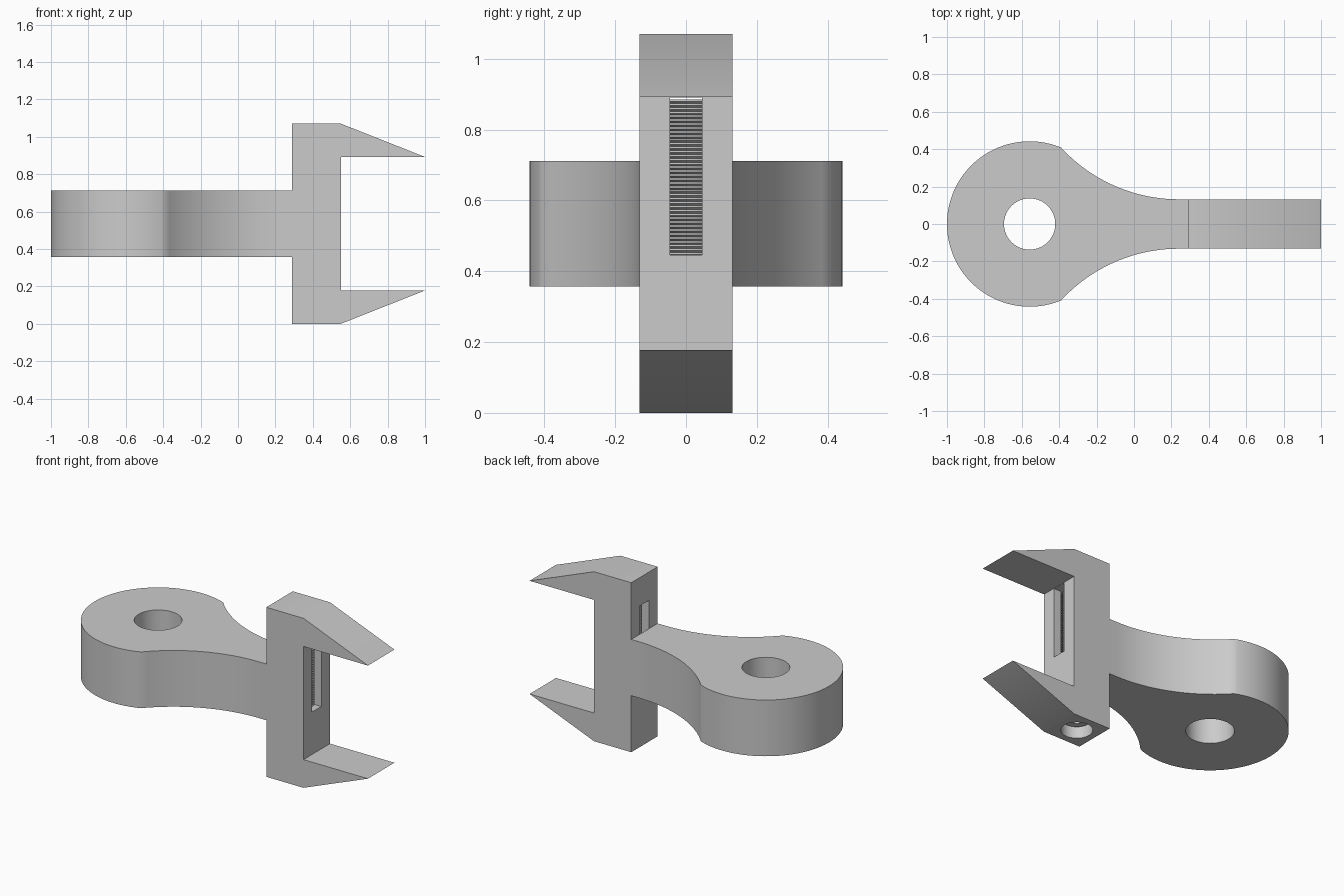
import bpy, bmesh
from math import sin, cos, pi, sqrt, atan2, radians
from mathutils import Vector

cube = bpy.data.objects.get("Cube")
if cube:
    bpy.data.objects.remove(cube, do_unlink=True)

grey = bpy.data.materials.new("plain grey")
grey.use_nodes = True
tone = (0.6, 0.6, 0.6, 1)
grey.diffuse_color = tone
grey.node_tree.nodes["Principled BSDF"].inputs["Base Color"].default_value = tone

HALF = 0.132               # half thickness of jaw block and neck
BACK, FACE = 0.29, 0.55    # jaw block back and front
TOP, LIP = 1.07, 0.178
SHAFT_X = (BACK + FACE) / 2


def finish(name, bm):
    bmesh.ops.recalc_face_normals(bm, faces=bm.faces)
    mesh = bpy.data.meshes.new(name)
    bm.to_mesh(mesh)
    bm.free()
    mesh.materials.append(grey)
    ob = bpy.data.objects.new(name, mesh)
    bpy.context.collection.objects.link(ob)
    return ob


def extrude(name, points, direction):
    bm = bmesh.new()
    face = bm.faces.new([bm.verts.new(p) for p in points])
    out = bmesh.ops.extrude_face_region(bm, geom=[face])
    moved = [v for v in out["geom"] if isinstance(v, bmesh.types.BMVert)]
    bmesh.ops.translate(bm, verts=moved, vec=Vector(direction))
    return finish(name, bm)


def rod(name, x, radius, z0, z1, sides=64):
    ring = [(x + radius * cos(2 * pi * i / sides), radius * sin(2 * pi * i / sides), z0)
            for i in range(sides)]
    return extrude(name, ring, (0, 0, z1 - z0))


def activate(ob):
    bpy.ops.object.select_all(action="DESELECT")
    ob.select_set(True)
    bpy.context.view_layer.objects.active = ob


def cut(ob, cutter):
    cutter.hide_render = True
    mod = ob.modifiers.new("cut", "BOOLEAN")
    mod.operation, mod.solver, mod.object = "DIFFERENCE", "EXACT", cutter
    activate(ob)
    bpy.ops.object.modifier_apply(modifier=mod.name)
    bpy.data.objects.remove(cutter, do_unlink=True)


def smooth(ob):
    activate(ob)
    bpy.ops.object.shade_smooth_by_angle(angle=radians(30))


# Handle: round eye flowing through concave flanks into a straight neck
EYE_X, EYE_R = -0.558, 0.442
corner = (-0.39, sqrt(EYE_R ** 2 - (-0.39 - EYE_X) ** 2))
neck_x = 0.24
dx, dy = neck_x - corner[0], corner[1] - HALF
flank_r = (dx * dx + dy * dy) / (2 * dy)
sweep = atan2(dx, flank_r - dy)
start = atan2(corner[1], corner[0] - EYE_X)
upper = [(BACK, HALF)]
for i in range(20):
    a = sweep * i / 20
    upper.append((neck_x - flank_r * sin(a), HALF + flank_r * (1 - cos(a))))
for i in range(40):
    a = start + (pi - start) * i / 40
    upper.append((EYE_X + EYE_R * cos(a), EYE_R * sin(a)))
outline = upper + [(EYE_X - EYE_R, 0)] + [(x, -y) for x, y in reversed(upper)]
handle = extrude("handle", [(x, y, 0.357) for x, y in outline], (0, 0, 0.355))
cut(handle, rod("eye_cutter", EYE_X, 0.137, 0.2, 0.9))
smooth(handle)

# Jaw block with two tapered prongs
lower = [(BACK, 0), (FACE, 0), (1, LIP), (FACE, LIP)]
profile = lower + [(x, TOP - z) for x, z in reversed(lower)]
jaws = extrude("jaws", [(x, -HALF, z) for x, z in profile], (0, 2 * HALF, 0))

# Screw shaft bored from below, and the slot that exposes it
cut(jaws, rod("shaft_cutter", SHAFT_X, 0.09, -0.1, 0.89))
slot = [(x, y, 0.446) for x, y in
        ((BACK - 0.1, -0.045), (FACE + 0.05, -0.045), (FACE + 0.05, 0.045), (BACK - 0.1, 0.045))]
cut(jaws, extrude("slot_cutter", slot, (0, 0, 0.445)))
smooth(jaws)

# Threaded screw with a socket in its lower end
HEAD, END, TURNS = 0.065, 0.885, 74
pitch = (END - HEAD) / TURNS
section = [(0, HEAD + 0.05), (0.036, HEAD + 0.05), (0.036, HEAD)]
for i in range(TURNS):
    section += [(0.076, HEAD + i * pitch), (0.085, HEAD + (i + 0.5) * pitch)]
section += [(0.076, END), (0, END)]
bm = bmesh.new()
verts = [bm.verts.new((r, 0, z)) for r, z in section]
edges = [bm.edges.new(pair) for pair in zip(verts, verts[1:])]
bmesh.ops.spin(bm, geom=verts + edges, cent=(0, 0, 0), axis=(0, 0, 1),
               angle=2 * pi, steps=32, use_duplicate=False)
bmesh.ops.remove_doubles(bm, verts=bm.verts, dist=0.0005)
bmesh.ops.translate(bm, verts=bm.verts, vec=(SHAFT_X, 0, 0))
finish("screw", bm)
